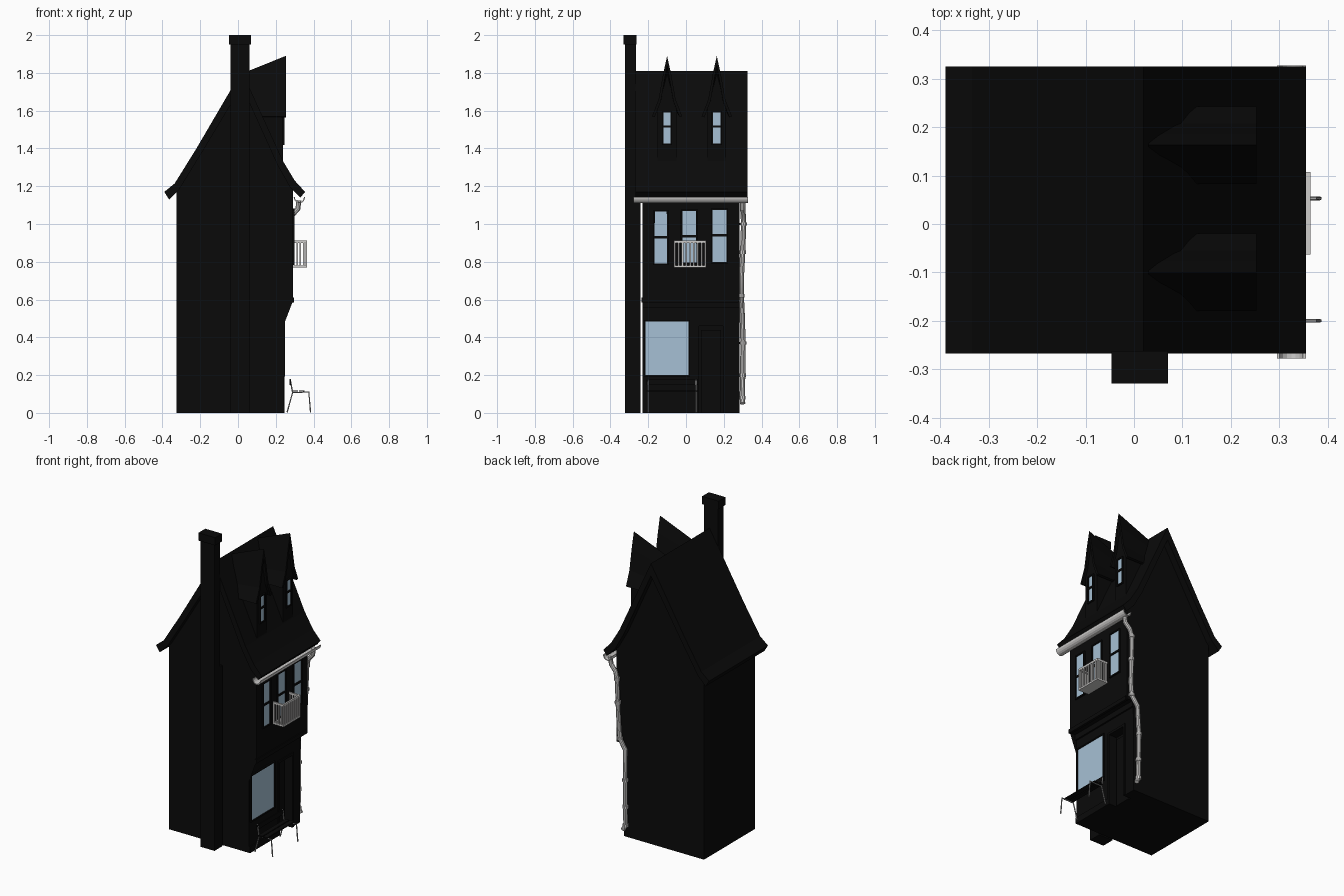
import bpy, bmesh, math
from mathutils import Vector

if "Cube" in bpy.data.objects:
    bpy.data.objects.remove(bpy.data.objects["Cube"])


def material(name, rgb):
    m = bpy.data.materials.new(name)
    m.diffuse_color = (*rgb, 1)
    m.use_nodes = True
    m.node_tree.nodes["Principled BSDF"].inputs["Base Color"].default_value = m.diffuse_color
    return m


BLACK = material("soot_black", (0.003, 0.003, 0.003))
GLASS = material("window_blue", (0.38, 0.53, 0.66))
PALE = material("pale_grey_metal", (0.62, 0.61, 0.60))
METAL = material("bench_grey", (0.38, 0.38, 0.38))


def add_mesh(name, bm, mat):
    bmesh.ops.recalc_face_normals(bm, faces=bm.faces)
    me = bpy.data.meshes.new(name)
    bm.to_mesh(me)
    bm.free()
    me.materials.append(mat)
    ob = bpy.data.objects.new(name, me)
    bpy.context.collection.objects.link(ob)
    return ob


def box_into(bm, x0, x1, y0, y1, z0, z1):
    r = bmesh.ops.create_cube(bm, size=1)
    for v in r["verts"]:
        v.co = Vector(((x0 + x1) / 2 + v.co.x * (x1 - x0),
                       (y0 + y1) / 2 + v.co.y * (y1 - y0),
                       (z0 + z1) / 2 + v.co.z * (z1 - z0)))


def boxes(name, mat, *dims):
    bm = bmesh.new()
    for d in dims:
        box_into(bm, *d)
    return add_mesh(name, bm, mat)


def prism(name, mat, a, b):
    """Solid between two matching outlines of 3D points."""
    bm = bmesh.new()
    va, vb = [bm.verts.new(p) for p in a], [bm.verts.new(p) for p in b]
    bm.faces.new(va)
    bm.faces.new(vb[::-1])
    for i in range(len(a)):
        j = (i + 1) % len(a)
        bm.faces.new((va[i], vb[i], vb[j], va[j]))
    bmesh.ops.triangulate(bm, faces=[f for f in bm.faces if len(f.verts) > 4])
    return add_mesh(name, bm, mat)


def prism_y(name, mat, pts, y0, y1):
    return prism(name, mat, [(x, y0, z) for x, z in pts], [(x, y1, z) for x, z in pts])


def tube(name, mat, paths, r, sides=2):
    cu = bpy.data.curves.new(name, "CURVE")
    cu.dimensions = "3D"
    cu.bevel_depth, cu.bevel_resolution, cu.use_fill_caps = r, sides, True
    for path in paths:
        sp = cu.splines.new("POLY")
        sp.points.add(len(path) - 1)
        for p, co in zip(sp.points, path):
            p.co = (*co, 1)
    cu.materials.append(mat)
    ob = bpy.data.objects.new(name, cu)
    bpy.context.collection.objects.link(ob)
    bpy.ops.object.select_all(action="DESELECT")
    ob.select_set(True)
    bpy.context.view_layer.objects.active = ob
    bpy.ops.object.convert(target="MESH")
    bpy.ops.object.shade_smooth_by_angle()
    return bpy.context.view_layer.objects.active


# House body: gabled outline with overhanging upper floor
prism_y("house_body", BLACK, [(-0.325, 0), (0.19, 0), (0.19, 0.46), (0.24, 0.46), (0.24, 0.59),
        (0.29, 0.59), (0.29, 1.2), (0.22, 1.31), (0.02, 1.75), (-0.2, 1.39), (-0.325, 1.19)],
        -0.23, 0.283)
# Ground floor front walls beside the recessed doorway
boxes("shop_walls", BLACK, (0.185, 0.24, -0.23, 0.07, 0, 0.465), (0.185, 0.24, 0.195, 0.283, 0, 0.465))
boxes("door", BLACK, (0.185, 0.198, 0.08, 0.185, 0, 0.44))

# Flared roof slab
outer = [(-0.39, 1.17), (-0.335, 1.215), (-0.22, 1.40), (0.02, 1.81), (0.24, 1.33), (0.3, 1.23), (0.355, 1.17)]
inner = [(0.33, 1.14), (0.275, 1.195), (0.21, 1.31), (0.02, 1.73), (-0.19, 1.38), (-0.31, 1.185), (-0.365, 1.13)]
prism_y("roof", BLACK, outer + inner, -0.268, 0.325)

# Chimney: wide stack, narrow shaft and cap
boxes("chimney", BLACK, (-0.04, 0.06, -0.322, -0.241, 0, 1.15), (-0.04, 0.06, -0.322, -0.265, 1.1, 1.96))
boxes("chimney_cap", BLACK, (-0.047, 0.07, -0.33, -0.262, 1.95, 2.0))


def window(name, x, y0, y1, z0, z1, bar, frame=0.008, lean=0.0):
    """Glass plate with a surround and one crossbar."""
    a = [(x - 0.003, y0 - lean, z0), (x - 0.003, y1, z0), (x - 0.003, y1 - lean, z1), (x - 0.003, y0, z1)]
    prism(name + "_glass", GLASS, a, [(px + 0.006, y, z) for px, y, z in a])
    f, xa, xb = frame, x - 0.003, x + 0.009
    parts = [(xa, xb, y0 - f - lean, y1 + f, z0 - f, z0), (xa, xb, y0 - f, y1 + f, z1, z1 + f),
             (xa, xb, y0 - f - lean, y0 - lean, z0, z1), (xa, xb, y1, y1 + f, z0, z1)]
    if bar:
        parts.append((xa, xb, y0 - lean, y1, bar - 0.006, bar + 0.006))
    boxes(name + "_frame", BLACK, *parts)


# Dormers with flared spire roofs whose ridge rises towards the street
half = [(0.08, 1.57), (0.045, 1.66), (0.022, 1.79)]
half_in = [(0.066, 1.565), (0.033, 1.65), (0.012, 1.77)]
section = ([(-y, z) for y, z in half] + [(0, 1.89)] + half[::-1] +
           half_in + [(0, 1.84)] + [(-y, z) for y, z in half_in[::-1]])
for n, yc in enumerate((-0.1, 0.163)):
    prism(f"dormer_roof_{n}", BLACK, [(0.253, yc + y, z) for y, z in section],
          [(0.03, yc + y, z - 0.09 * (z - 1.57) / 0.32) for y, z in section])
    wall = [(-0.05, 1.3), (0.05, 1.3), (0.05, 1.61), (0.025, 1.70), (0, 1.80), (-0.025, 1.70), (-0.05, 1.61)]
    prism(f"dormer_wall_{n}", BLACK, [(0.238, yc + y, z) for y, z in wall],
          [(0.06, yc + y, z) for y, z in wall])
    window(f"dormer_window_{n}", 0.238, yc - 0.019, yc + 0.019, 1.427, 1.59, 1.516)

# Upper floor and shop windows
for n, (y0, y1, dz) in enumerate(((-0.165, -0.1, -0.005), (-0.018, 0.055, 0), (0.14, 0.215, 0.005))):
    window(f"upper_window_{n}", 0.29, y0, y1, 0.795 + dz, 1.07 + dz, 0.935 + dz, lean=(0.002, 0.002, 0)[n])
window("shop_window", 0.24, -0.215, 0.013, 0.2, 0.485, None)

# Timber trims: beam under the overhang, door posts, plinth
boxes("timber_trim", BLACK, (0.235, 0.25, -0.23, 0.283, 0.555, 0.59), (0.28, 0.296, -0.235, 0.278, 0.585, 0.61),
      (0.235, 0.246, 0.055, 0.07, 0, 0.475), (0.235, 0.246, 0.195, 0.21, 0, 0.475),
      (0.235, 0.246, 0.055, 0.21, 0.46, 0.475), (0.235, 0.246, -0.23, 0.055, 0, 0.04))

# Balcony: slab, rails and evenly spaced bars
Y0, Y1, X1 = -0.063, 0.107, 0.365
rails = [(0.288, X1, Y0, Y1, 0.77, 0.78)]
t = 0.008
for z in (0.9,):
    rails += [(X1 - 0.01, X1, Y0, Y1, z, z + 0.012), (0.288, X1, Y0, Y0 + 0.01, z, z + 0.012),
              (0.288, X1, Y1 - 0.01, Y1, z, z + 0.012)]
for i in range(9):
    y = Y0 + (Y1 - Y0 - t) * i / 8
    rails.append((X1 - t, X1, y, y + t, 0.775, 0.905))
for i in range(4):
    x = 0.292 + 0.017 * i
    for y in (Y0, Y1 - t):
        rails.append((x, x + t, y, y + t, 0.775, 0.905))
boxes("balcony_railing", PALE, *rails)

# Half-round gutter under the street eave
arc = [math.pi + math.pi * i / 8 for i in range(9)]
gut = [(0.325 + 0.03 * math.cos(a), 1.142 + 0.032 * math.sin(a)) for a in arc]
gut += [(0.325 + 0.024 * math.cos(a), 1.142 + 0.026 * math.sin(a)) for a in arc[::-1]]
prism_y("gutter", PALE, gut, -0.278, 0.328)

# Wobbly downpipe with collars and wall brackets
path = [(0.322, 0.3, 1.125), (0.317, 0.3, 1.08), (0.285, 0.303, 1.045), (0.272, 0.305, 1.0), (0.27, 0.3, 0.85),
        (0.268, 0.292, 0.70), (0.262, 0.292, 0.62), (0.222, 0.296, 0.56), (0.216, 0.302, 0.37),
        (0.217, 0.3, 0.2), (0.217, 0.298, 0.08), (0.232, 0.3, 0.05)]
tube("downpipe", PALE, [path], 0.014, 3)
collars, brackets = [], []
for i in (3, 4, 6, 8, 9, 10):
    p = Vector(path[i])
    collars.append([p - Vector((0, 0, 0.009)), p + Vector((0, 0, 0.009))])
    brackets.append((p.x - 0.004, p.x + 0.004, 0.27, p.y, p.z - 0.004, p.z + 0.004))
tube("downpipe_collars", PALE, collars, 0.018, 3)
boxes("downpipe_brackets", BLACK, *brackets)

# Bench: thin metal frames with dark slats
frames = []
for y in (-0.2, 0.053):
    frames.append([(0.26, y, 0.003), (0.289, y, 0.108), (0.375, y, 0.11), (0.384, y, 0.003)])
    frames.append([(0.289, y, 0.108), (0.276, y, 0.18)])
tube("bench_frames", METAL, frames, 0.004, 1)
boxes("bench_slats", BLACK, (0.29, 0.317, -0.21, 0.063, 0.112, 0.119), (0.323, 0.352, -0.21, 0.063, 0.112, 0.119),
      (0.273, 0.281, -0.21, 0.063, 0.148, 0.178))
